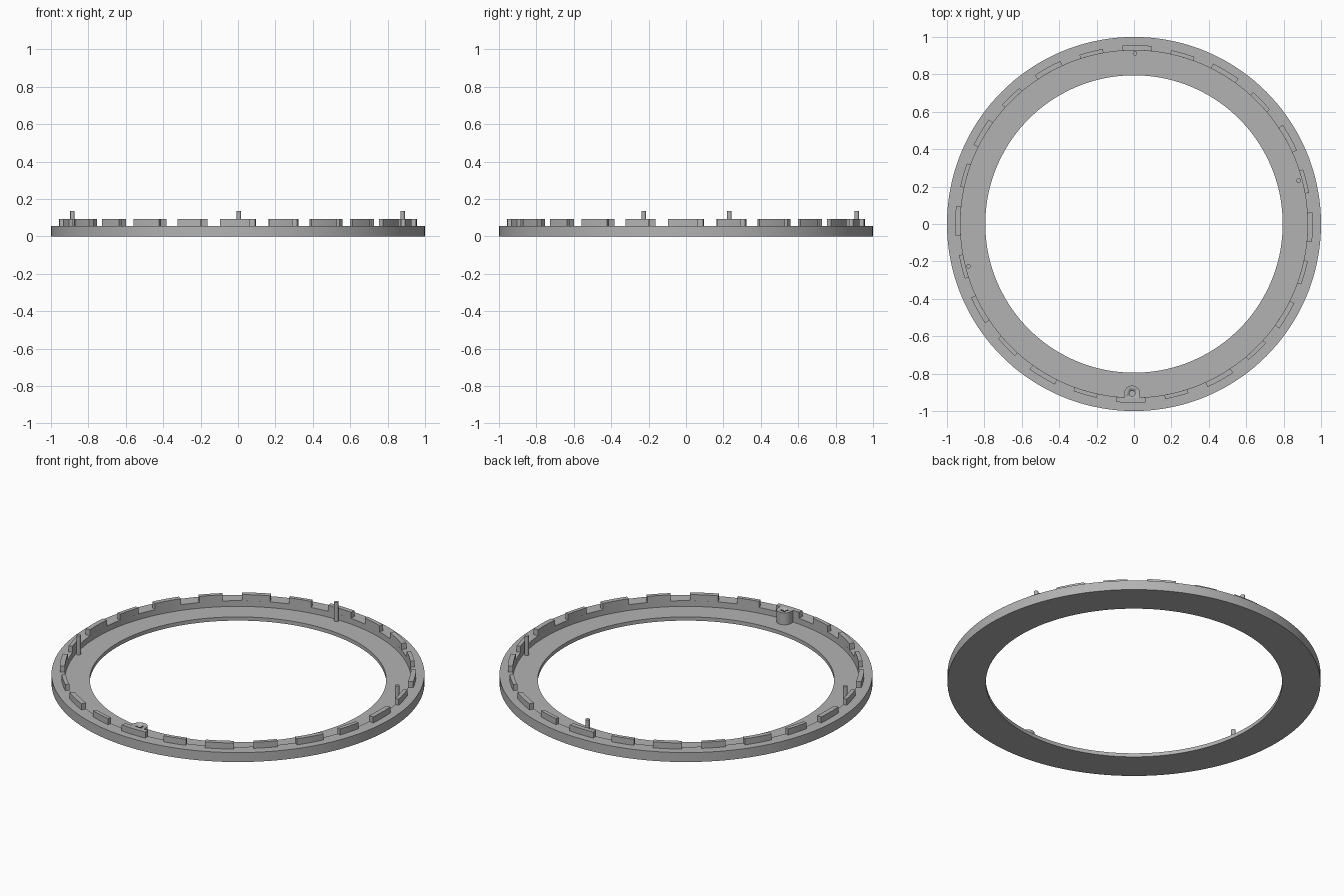
import bpy, bmesh
from math import sin, cos, pi, radians

cube = bpy.data.objects.get("Cube")
if cube:
    bpy.data.objects.remove(cube)

grey = bpy.data.materials.new("plain grey")
grey.use_nodes = True
grey.diffuse_color = (0.45, 0.45, 0.45, 1)
grey.node_tree.nodes["Principled BSDF"].inputs["Base Color"].default_value = (0.45, 0.45, 0.45, 1)

FLOOR, RIM, TAB_TOP, PIN_TOP = 0.022, 0.056, 0.092, 0.135
WALL = 0.928


def finish(name, bm):
    bmesh.ops.recalc_face_normals(bm, faces=bm.faces)
    mesh = bpy.data.meshes.new(name)
    bm.to_mesh(mesh)
    bm.free()
    obj = bpy.data.objects.new(name, mesh)
    bpy.context.collection.objects.link(obj)
    mesh.materials.append(grey)
    bpy.ops.object.select_all(action="DESELECT")
    obj.select_set(True)
    bpy.context.view_layer.objects.active = obj
    bpy.ops.object.shade_smooth_by_angle(angle=radians(30))
    return obj


def lathe(name, profile, steps=144):
    """Revolve a closed (radius, height) profile around z."""
    bm = bmesh.new()
    rings = [[bm.verts.new((r * cos(2 * pi * i / steps), r * sin(2 * pi * i / steps), z))
              for r, z in profile] for i in range(steps)]
    n = len(profile)
    for i in range(steps):
        a, b = rings[i], rings[(i + 1) % steps]
        for j in range(n):
            k = (j + 1) % n
            bm.faces.new((a[j], b[j], b[k], a[k]))
    return finish(name, bm)


def prism(name, outline, z0, z1):
    """Extrude a flat outline upwards."""
    bm = bmesh.new()
    face = bm.faces.new([bm.verts.new((x, y, z0)) for x, y in outline])
    top = bmesh.ops.extrude_face_region(bm, geom=[face])["geom"]
    bmesh.ops.translate(bm, vec=(0, 0, z1 - z0),
                        verts=[v for v in top if isinstance(v, bmesh.types.BMVert)])
    return finish(name, bm)


def arc(r, a0, a1, steps, cx=0, cy=0):
    return [(cx + r * cos(a0 + (a1 - a0) * i / steps),
             cy + r * sin(a0 + (a1 - a0) * i / steps)) for i in range(steps + 1)]


# Stepped ring: thin inner floor and raised outer rim
lathe("ring_base", [(0.795, 0), (1, 0), (1, RIM), (WALL, RIM), (WALL, FLOOR), (0.795, FLOOR)])

# Alternating wide and narrow tabs standing on the rim
for i in range(24):
    mid = radians(89 + 15 * i)
    half, outer = (radians(4.7), 0.956) if i % 2 == 0 else (radians(3.9), 0.95)
    outline = arc(WALL, mid - half, mid + half, 6) + arc(outer, mid + half, mid - half, 6)
    prism(f"rim_tab_{i + 1}", outline, RIM - 0.002, TAB_TOP)

# Locating pins on the floor
for name, x, y in (("back_pin", 0.005, 0.913), ("left_pin", 0.88, 0.232), ("right_pin", -0.885, -0.226)):
    prism(name, arc(0.012, 0, 2 * pi * 15 / 16, 15, x, y), FLOOR - 0.002, PIN_TOP)

# Rounded boss joined to the front wall, with a screw hole
bx, by, br = -0.01, -0.907, 0.043
boss = prism("screw_boss", arc(br, 0, pi, 20, bx, by) + [(bx - br, -0.932), (bx + br, -0.932)],
             FLOOR - 0.002, TAB_TOP)
hole = prism("hole_cutter", arc(0.015, 0, 2 * pi * 19 / 20, 19, bx, by), FLOOR, 0.2)
hole.hide_render = True
hole.hide_viewport = True
cut = boss.modifiers.new("screw_hole", "BOOLEAN")
cut.operation = "DIFFERENCE"
cut.object = hole
cut.solver = "EXACT"
